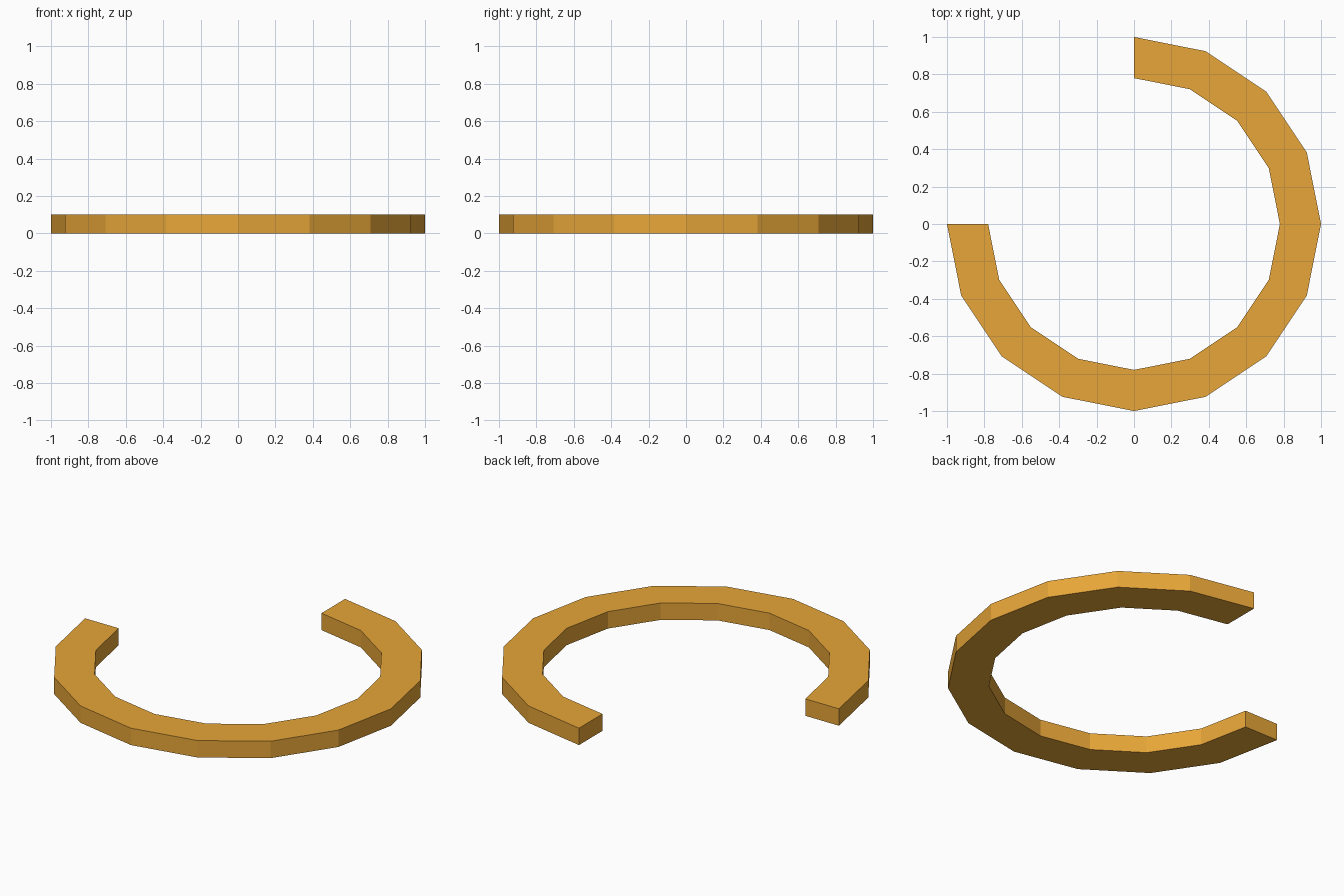
import bpy, bmesh
from math import radians, cos, sin

if "Cube" in bpy.data.objects:
    bpy.data.objects.remove(bpy.data.objects["Cube"])

OUTER, INNER, HEIGHT = 1.0, 0.78, 0.10
STEPS = 12          # 22.5 degree facets over three quarters of a circle
START, SWEEP = -180, 270

mat = bpy.data.materials.new("amber")
mat.diffuse_color = (0.8, 0.38, 0.04, 1)
mat.use_nodes = True
mat.node_tree.nodes["Principled BSDF"].inputs["Base Color"].default_value = mat.diffuse_color

# Open ring: rectangular section swept through 270 degrees
bm = bmesh.new()
rings = []
for i in range(STEPS + 1):
    a = radians(START + SWEEP * i / STEPS)
    rings.append([bm.verts.new((r * cos(a), r * sin(a), z))
                  for r, z in ((INNER, 0), (OUTER, 0), (OUTER, HEIGHT), (INNER, HEIGHT))])
for a, b in zip(rings, rings[1:]):
    for k in range(4):
        n = (k + 1) % 4
        bm.faces.new((a[k], a[n], b[n], b[k]))

# Flat end caps
bm.faces.new(rings[0])
bm.faces.new(rings[-1])
bmesh.ops.recalc_face_normals(bm, faces=bm.faces)

mesh = bpy.data.meshes.new("open_ring")
bm.to_mesh(mesh)
bm.free()
mesh.materials.append(mat)
bpy.context.collection.objects.link(bpy.data.objects.new("open_ring", mesh))
